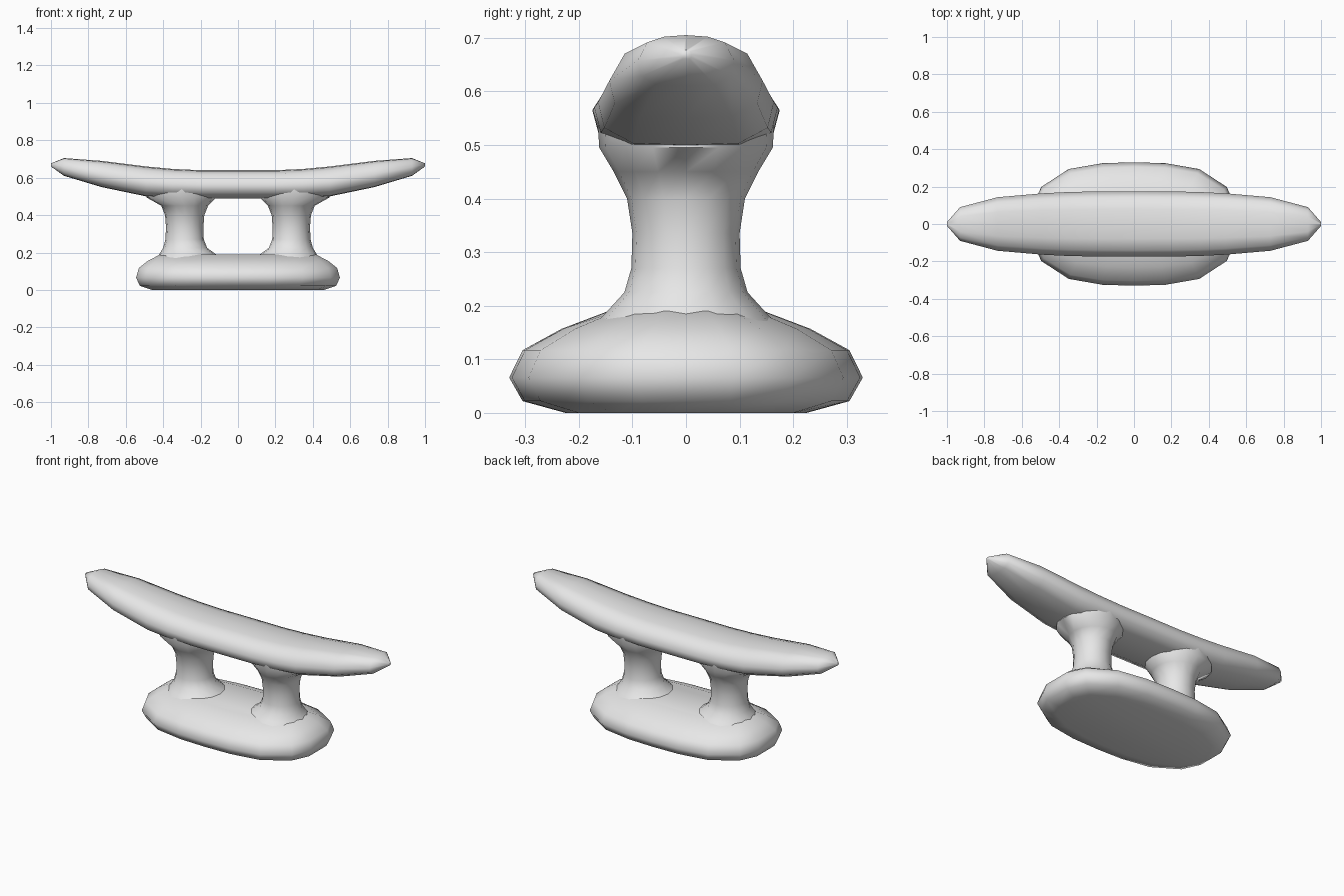
import bpy
import bmesh
import math

cube = bpy.data.objects.get("Cube")
if cube:
    bpy.data.objects.remove(cube, do_unlink=True)

metal = bpy.data.materials.new("light_grey_metal")
metal.use_nodes = True
metal.diffuse_color = (0.8, 0.8, 0.8, 1)
metal.node_tree.nodes["Principled BSDF"].inputs["Base Color"].default_value = (0.8, 0.8, 0.8, 1)


def loft(name, rings):
    """Skin a list of equal-length point rings and cap both ends."""
    bm = bmesh.new()
    loops = [[bm.verts.new(p) for p in ring] for ring in rings]
    n = len(loops[0])
    for a, b in zip(loops, loops[1:]):
        for i in range(n):
            j = (i + 1) % n
            bm.faces.new((a[i], a[j], b[j], b[i]))
    bm.faces.new(loops[0][::-1])
    bm.faces.new(loops[-1])
    bmesh.ops.recalc_face_normals(bm, faces=bm.faces[:])
    mesh = bpy.data.meshes.new(name)
    bm.to_mesh(mesh)
    bm.free()
    mesh.materials.append(metal)
    obj = bpy.data.objects.new(name, mesh)
    bpy.context.collection.objects.link(obj)
    bpy.ops.object.select_all(action='DESELECT')
    obj.select_set(True)
    bpy.context.view_layer.objects.active = obj
    bpy.ops.object.shade_smooth_by_angle(angle=math.radians(65))
    return obj


# Base: rounded oval outline, scaled per height level
quarter = [(1, 0.27), (0.91, 0.6), (0.64, 0.89), (0.31, 0.985)]
right_half = [(x, -y) for x, y in quarter[::-1]] + quarter
top_mid, low_mid = [(0, 1)], [(0, -1)]
outline = low_mid + right_half + top_mid + [(-x, -y) for x, y in right_half]
base_levels = [  # z, half length, half width
    (0.0, 0.46, 0.225), (0.022, 0.525, 0.305), (0.066, 0.545, 0.33),
    (0.117, 0.53, 0.305), (0.157, 0.48, 0.232), (0.19, 0.415, 0.145)]
loft("base", [[(x * hx, y * hy, z) for x, y in outline]
              for z, hx, hy in base_levels])

# Two posts, flared into the base and the horn
post_levels = [  # z, inner x, outer x, half depth
    (0.165, 0.09, 0.44, 0.17), (0.192, 0.12, 0.42, 0.145),
    (0.225, 0.165, 0.4, 0.115), (0.27, 0.183, 0.388, 0.102),
    (0.335, 0.185, 0.385, 0.1), (0.4, 0.18, 0.39, 0.11),
    (0.45, 0.16, 0.41, 0.135), (0.495, 0.115, 0.49, 0.162),
    (0.55, 0.12, 0.48, 0.165)]
angles = [math.tau * i / 16 for i in range(16)]
for side, label in ((1, "left"), (-1, "right")):
    loft("post_" + label,
         [[(side * ((xi + xo) / 2 + (xo - xi) / 2 * math.cos(a)), hy * math.sin(a), z)
           for a in angles] for z, xi, xo, hy in post_levels])

# Horn: one rounded section swept through upturned, tapering stations
half = [(0.6, 0.02), (0.93, 0.2), (1, 0.5), (0.8, 0.86), (0.45, 0.97)]
section = [(0, 0)] + half + [(0, 1)] + [(-y, t) for y, t in half[::-1]]
stations = [  # x, bottom z, top z, half width
    (0.2, 0.49, 0.64, 0.174), (0.35, 0.492, 0.647, 0.171),
    (0.49, 0.5, 0.66, 0.164), (0.73, 0.55, 0.69, 0.143),
    (0.93, 0.61, 0.705, 0.09), (1, 0.66, 0.677, 0.01)]
spine = [(-x, lo, hi, w) for x, lo, hi, w in stations[::-1]]
spine += [(0, 0.49, 0.64, 0.175)] + stations
loft("horn", [[(x, y * w, lo + t * (hi - lo)) for y, t in section]
              for x, lo, hi, w in spine])
